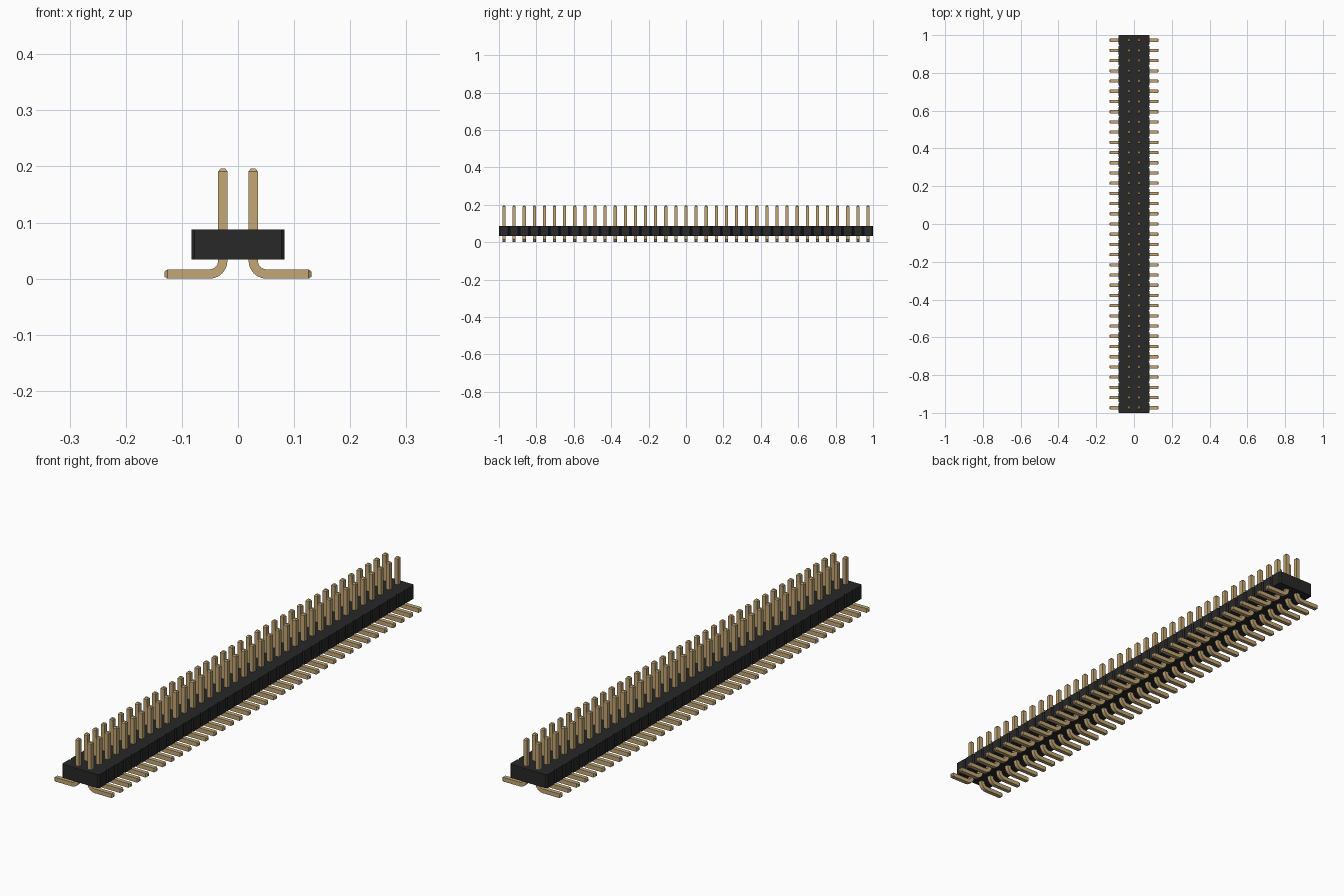
import bpy, bmesh
from math import sin, cos, pi
from mathutils import Vector

PINS = 37                    # pin pairs along the header
PITCH = 2.0 / PINS
BODY_X, BODY_LOW, BODY_TOP = 0.083, 0.034, 0.088
NOTCH = 0.0055
PIN_X, PIN_TOP, HALF = 0.027, 0.196, 0.0083
FOOT_X, BEND = 0.131, 0.024

cube = bpy.data.objects.get("Cube")
if cube:
    bpy.data.objects.remove(cube, do_unlink=True)


def material(name, colour):
    mat = bpy.data.materials.new(name)
    mat.use_nodes = True
    mat.diffuse_color = colour
    mat.node_tree.nodes["Principled BSDF"].inputs["Base Color"].default_value = colour
    return mat


def make_object(name, bm, mat):
    bmesh.ops.recalc_face_normals(bm, faces=bm.faces)
    mesh = bpy.data.meshes.new(name)
    bm.to_mesh(mesh)
    bm.free()
    mesh.materials.append(mat)
    obj = bpy.data.objects.new(name, mesh)
    bpy.context.collection.objects.link(obj)
    return obj


black = material("black_plastic", (0.021, 0.021, 0.021, 1))
gold = material("gold_metal", (0.55, 0.39, 0.18, 1))

# Housing: one outline with a chamfered notch between neighbouring pins
side = []
for i in range(PINS):
    y = -1 + i * PITCH
    side += [(BODY_X - NOTCH, y), (BODY_X, y + NOTCH), (BODY_X, y + PITCH - NOTCH)]
side.append((BODY_X - NOTCH, 1.0))
outline = side + [(-x, y) for x, y in reversed(side)]
bm = bmesh.new()
base = bm.faces.new([bm.verts.new((x, y, BODY_LOW)) for x, y in outline])
top = bmesh.ops.extrude_face_region(bm, geom=[base])["geom"]
bmesh.ops.translate(bm, vec=(0, 0, BODY_TOP - BODY_LOW),
                    verts=[v for v in top if isinstance(v, bmesh.types.BMVert)])
if not base.is_valid or len([f for f in bm.faces if len(f.verts) > 4]) < 2:
    bm.faces.new([v for v in bm.verts if v.co.z < BODY_LOW + 0.001])
make_object("housing", bm, black)


# Pin path: tapered tip, straight post, quarter bend, foot, tapered end
def pin_rings(sign):
    down, out = Vector((0, 0, -1)), Vector((sign, 0, 0))
    taper = 0.005
    start = Vector((sign * PIN_X, 0, PIN_TOP))
    rings = [(start, out, 0.55), (start + down * taper, out, 1)]
    centre = Vector((sign * (PIN_X + BEND), 0, HALF + BEND))
    for k in range(7):
        a = k / 6 * pi / 2
        across = out * cos(a) - down * sin(a)
        point = centre - out * BEND * cos(a) + down * BEND * sin(a)
        rings.append((point, across, 1))
    end = Vector((sign * FOOT_X, 0, HALF))
    return rings + [(end - out * taper, -down, 1), (end, -down, 0.55)]


def add_pin(bm, sign, y):
    previous = None
    for point, across, size in pin_rings(sign):
        ring = []
        for a, b in ((1, 1), (-1, 1), (-1, -1), (1, -1)):
            offset = across * a + Vector((0, b, 0))
            ring.append(bm.verts.new(point + offset * HALF * size + Vector((0, y, 0))))
        if previous:
            for k in range(4):
                n = (k + 1) % 4
                bm.faces.new((previous[k], previous[n], ring[n], ring[k]))
        else:
            bm.faces.new(ring)
        previous = ring
    bm.faces.new(previous)


for name, sign in (("left_pins", 1), ("right_pins", -1)):
    bm = bmesh.new()
    for i in range(PINS):
        add_pin(bm, sign, -1 + (i + 0.5) * PITCH)
    make_object(name, bm, gold)
